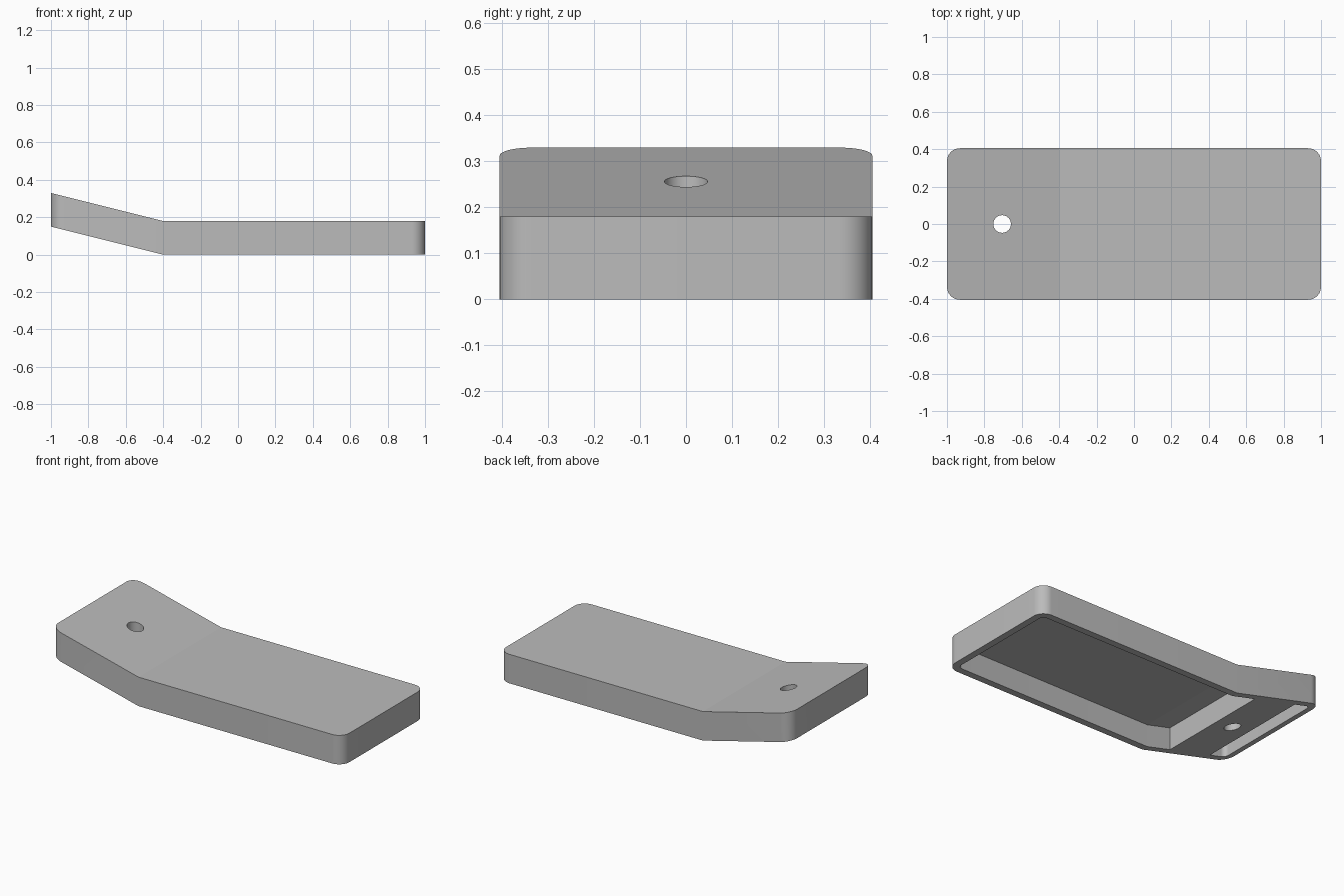
import bpy
import bmesh
from math import sin, cos, pi, radians
from mathutils import Vector

cube = bpy.data.objects.get("Cube")
if cube:
    bpy.data.objects.remove(cube, do_unlink=True)

HALF_WIDTH = 0.405
THICKNESS = 0.18
WALL = 0.042
BEND_X = -0.4
SLOPE = 0.25
HOLE_X = -0.705
BOSS_HALF = 0.143

grey = bpy.data.materials.new("light grey")
grey.use_nodes = True
colour = (0.5, 0.5, 0.5, 1)
grey.diffuse_color = colour
grey.node_tree.nodes["Principled BSDF"].inputs["Base Color"].default_value = colour


def outline(x0, x1, half, r_start, r_end, segments=12):
    """Rectangle outline with its own corner radius at each end."""
    corners = [(x1, half, r_end, 1, 1), (x0, half, r_start, -1, 1),
               (x0, -half, r_start, -1, -1), (x1, -half, r_end, 1, -1)]
    points = []
    for quarter, (x, y, r, sx, sy) in enumerate(corners):
        if r == 0:
            points.append((x, y))
            continue
        for i in range(segments + 1):
            a = (quarter + i / segments) * pi / 2
            points.append((x - sx * r + r * cos(a), y - sy * r + r * sin(a)))
    return points


def prism(name, points, z0, z1):
    """Upright solid with the given outline."""
    bm = bmesh.new()
    base = bm.faces.new([bm.verts.new((x, y, z0)) for x, y in points])
    top = bmesh.ops.extrude_face_region(bm, geom=[base])["geom"]
    bmesh.ops.translate(bm, vec=(0, 0, z1 - z0),
                        verts=[v for v in top if isinstance(v, bmesh.types.BMVert)])
    bmesh.ops.recalc_face_normals(bm, faces=bm.faces)
    mesh = bpy.data.meshes.new(name)
    bm.to_mesh(mesh)
    bm.free()
    mesh.materials.append(grey)
    obj = bpy.data.objects.new(name, mesh)
    bpy.context.collection.objects.link(obj)
    return obj


# Straight shell blank with rounded corners
shell = prism("bent_cover", outline(-1, 1, HALF_WIDTH, 0.07, 0.07), 0, THICKNESS)

# Cutters: main hollow, narrow end hollow, screw hole
inner = HALF_WIDTH - WALL
roof = THICKNESS - WALL
circle = [(HOLE_X + 0.047 * cos(i * pi / 24), 0.047 * sin(i * pi / 24)) for i in range(48)]
cutters = [
    prism("main_hollow", outline(HOLE_X + BOSS_HALF, 1 - WALL, inner, 0, 0.03), -0.1, roof),
    prism("end_hollow", outline(WALL - 1, HOLE_X - BOSS_HALF, inner, 0.03, 0), -0.1, roof),
    prism("screw_hole", circle, -0.1, THICKNESS + 0.1),
]
for cutter in cutters:
    cutter.hide_render = True
    mod = shell.modifiers.new(cutter.name, "BOOLEAN")
    mod.operation = "DIFFERENCE"
    mod.solver = "EXACT"
    mod.object = cutter

# Bake the cuts and drop the cutters
bpy.context.view_layer.update()
depsgraph = bpy.context.evaluated_depsgraph_get()
cut_mesh = bpy.data.meshes.new_from_object(shell.evaluated_get(depsgraph))
shell.modifiers.clear()
shell.data = cut_mesh
for cutter in cutters:
    bpy.data.objects.remove(cutter, do_unlink=True)

# Split at the bend line and slope the end upwards
bm = bmesh.new()
bm.from_mesh(cut_mesh)
bmesh.ops.bisect_plane(bm, geom=bm.verts[:] + bm.edges[:] + bm.faces[:],
                       plane_co=Vector((BEND_X, 0, 0)), plane_no=Vector((1, 0, 0)))
for v in bm.verts:
    v.co.z += SLOPE * max(0, BEND_X - v.co.x)
bm.to_mesh(cut_mesh)
bm.free()

# Smooth rounded corners, crisp edges and bend
bpy.ops.object.select_all(action="DESELECT")
shell.select_set(True)
bpy.context.view_layer.objects.active = shell
bpy.ops.object.shade_smooth_by_angle(angle=radians(10))
